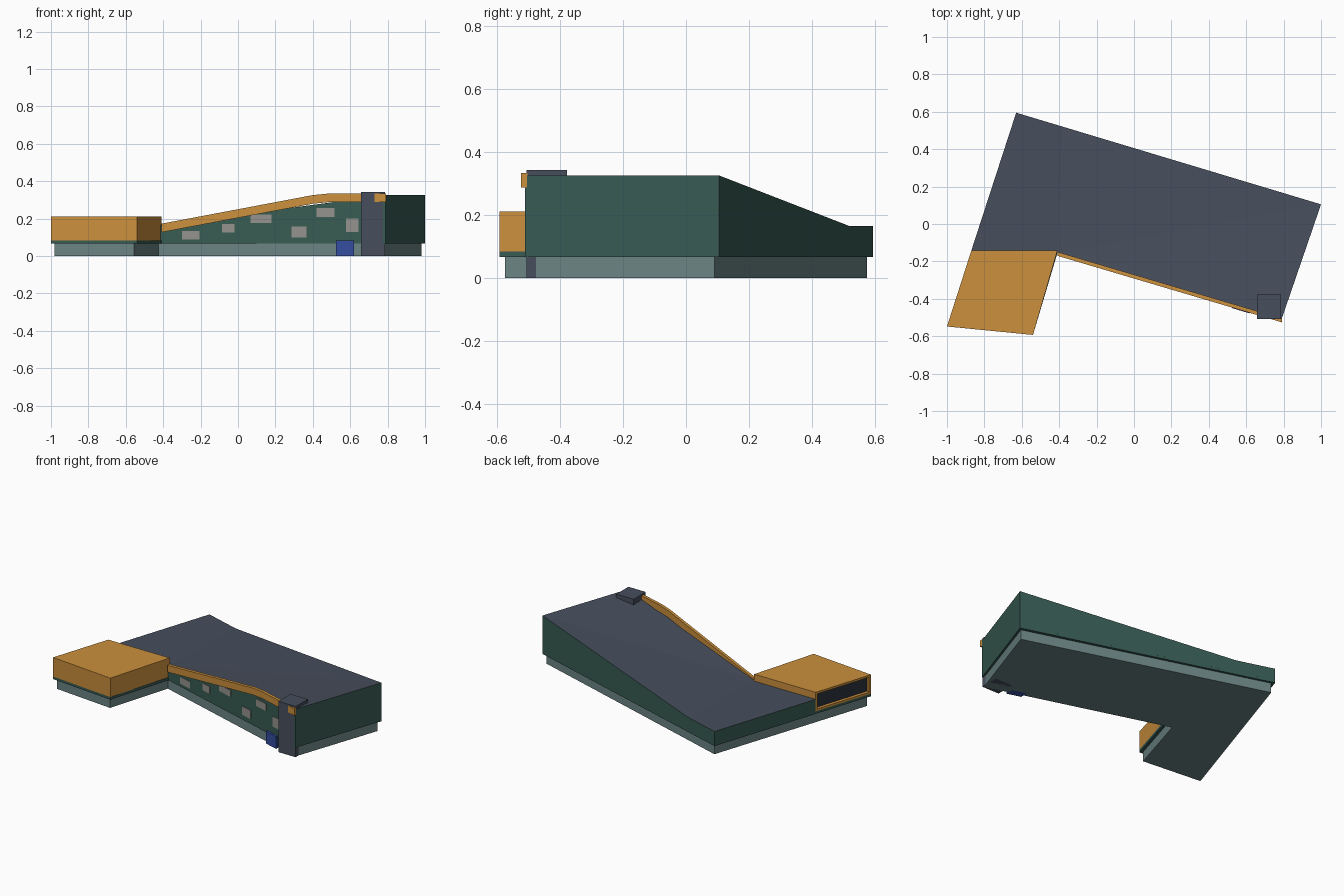
import bpy, bmesh

cube = bpy.data.objects.get("Cube")
if cube:
    bpy.data.objects.remove(cube, do_unlink=True)


def material(name, r, g, b):
    m = bpy.data.materials.new(name)
    m.use_nodes = True
    m.diffuse_color = (r, g, b, 1)
    m.node_tree.nodes["Principled BSDF"].inputs["Base Color"].default_value = (r, g, b, 1)
    return m


slate = material("slate", 0.062, 0.076, 0.108)
orange = material("orange", 0.60, 0.278, 0.046)
green = material("dark green", 0.039, 0.104, 0.086)
concrete = material("grey green", 0.15, 0.23, 0.23)
beige = material("pale grey", 0.30, 0.29, 0.27)
blue = material("blue", 0.034, 0.076, 0.35)
glass = material("dark glass", 0.022, 0.028, 0.042)


def finish(name, bm, *mats):
    bmesh.ops.recalc_face_normals(bm, faces=bm.faces)
    mesh = bpy.data.meshes.new(name)
    bm.to_mesh(mesh)
    bm.free()
    for m in mats:
        mesh.materials.append(m)
    ob = bpy.data.objects.new(name, mesh)
    bpy.context.collection.objects.link(ob)
    return ob


def loft(lower, upper, caps=None):
    """Join two matching rings; caps lists the upper faces by index."""
    bm = bmesh.new()
    lo = [bm.verts.new(p) for p in lower]
    up = [bm.verts.new(p) for p in upper]
    n = len(lo)
    bm.faces.new(lo)
    for i in range(n):
        j = (i + 1) % n
        bm.faces.new((lo[i], lo[j], up[j], up[i]))
    for cap in caps or [range(n)]:
        bm.faces.new([up[i] for i in cap])
    return bm


def prism(name, pts, z0, z1, mat):
    return finish(name, loft([(x, y, z0) for x, y in pts],
                             [(x, y, z1) for x, y in pts]), mat)


# Plan corners
back_right, kink, back_left = (-0.63, 0.595), (-0.38, 0.52), (1.0, 0.105)
front_left, inner = (0.788, -0.512), (-0.41, -0.157)
wing_left, wing_right, joint = (-0.54, -0.593), (-1.0, -0.548), (-0.87, -0.143)

# Plinth and floor slab
prism("plinth", [(-0.615, 0.575), (0.98, 0.09), (0.778, -0.503), (-0.425, -0.143),
                 (-0.555, -0.575), (-0.98, -0.535)], 0, 0.068, concrete)
prism("floor_slab", [back_right, back_left, front_left, inner, wing_left, wing_right],
      0.066, 0.084, green)

# Main hall with a sloping roof
plan = [back_right, kink, back_left, front_left, inner, joint]
tops = [0.165, 0.165, 0.326, 0.326, 0.165, 0.165]
hall = loft([(x, y, 0.082) for x, y in plan],
            [(x, y, z) for (x, y), z in zip(plan, tops)],
            [(0, 1, 4, 5), (1, 2, 4), (2, 3, 4)])
hall.normal_update()
for f in hall.faces:
    if abs(f.normal.z) > 0.5 and f.calc_center_median().z > 0.1:
        f.material_index = 1
finish("main_hall", hall, green, slate)

# Wing with a recessed end window
plan = [joint, (-0.41, -0.143), wing_left, wing_right]
wing = loft([(x, y, 0.083) for x, y in plan], [(x, y, 0.212) for x, y in plan])
bmesh.ops.recalc_face_normals(wing, faces=wing.faces)
end = min(wing.faces, key=lambda f: f.normal.x)
bmesh.ops.inset_individual(wing, faces=[end], thickness=0.02)
bmesh.ops.inset_individual(wing, faces=[end], thickness=0.0005, depth=-0.02)
end.material_index = 1
finish("wing", wing, orange, glass)


def wall_y(x):
    t = (x - inner[0]) / (front_left[0] - inner[0])
    return inner[1] + t * (front_left[1] - inner[1])


def wall_piece(name, outline, back, front, mat):
    rings = [[(x, wall_y(x) - d, z) for x, z in outline] for d in (back, front)]
    return finish(name, loft(*rings), mat)


def wall_rect(name, x0, x1, z0, z1, back, front, mat):
    return wall_piece(name, [(x0, z0), (x1, z0), (x1, z1), (x0, z1)], back, front, mat)


# Roof edge trim, built as short straight lengths
path = [(-0.41, 0.127), (0.40, 0.28), (0.48, 0.288), (0.79, 0.288)]
for i in range(3):
    (xa, za), (xb, zb) = path[i:i + 2]
    wall_piece("roof_trim", [(xa, za), (xb, zb), (xb, zb + 0.046), (xa, za + 0.046)],
               -0.008, 0.013, orange)

# Scattered windows
for x0, x1, z0, z1 in [(-0.30, -0.205, 0.088, 0.135), (-0.085, -0.02, 0.125, 0.172),
                       (0.068, 0.18, 0.178, 0.222), (0.287, 0.367, 0.10, 0.158),
                       (0.42, 0.515, 0.21, 0.258), (0.577, 0.643, 0.13, 0.20)]:
    wall_rect("window", x0, x1, z0, z1, -0.003, 0.004, beige)

# Entrance and corner tower
wall_rect("entrance", 0.525, 0.62, 0, 0.082, -0.04, 0.016, blue)
prism("corner_tower", [(0.657, -0.508), (0.787, -0.508), (0.787, -0.378), (0.657, -0.378)],
      0, 0.343, slate)
